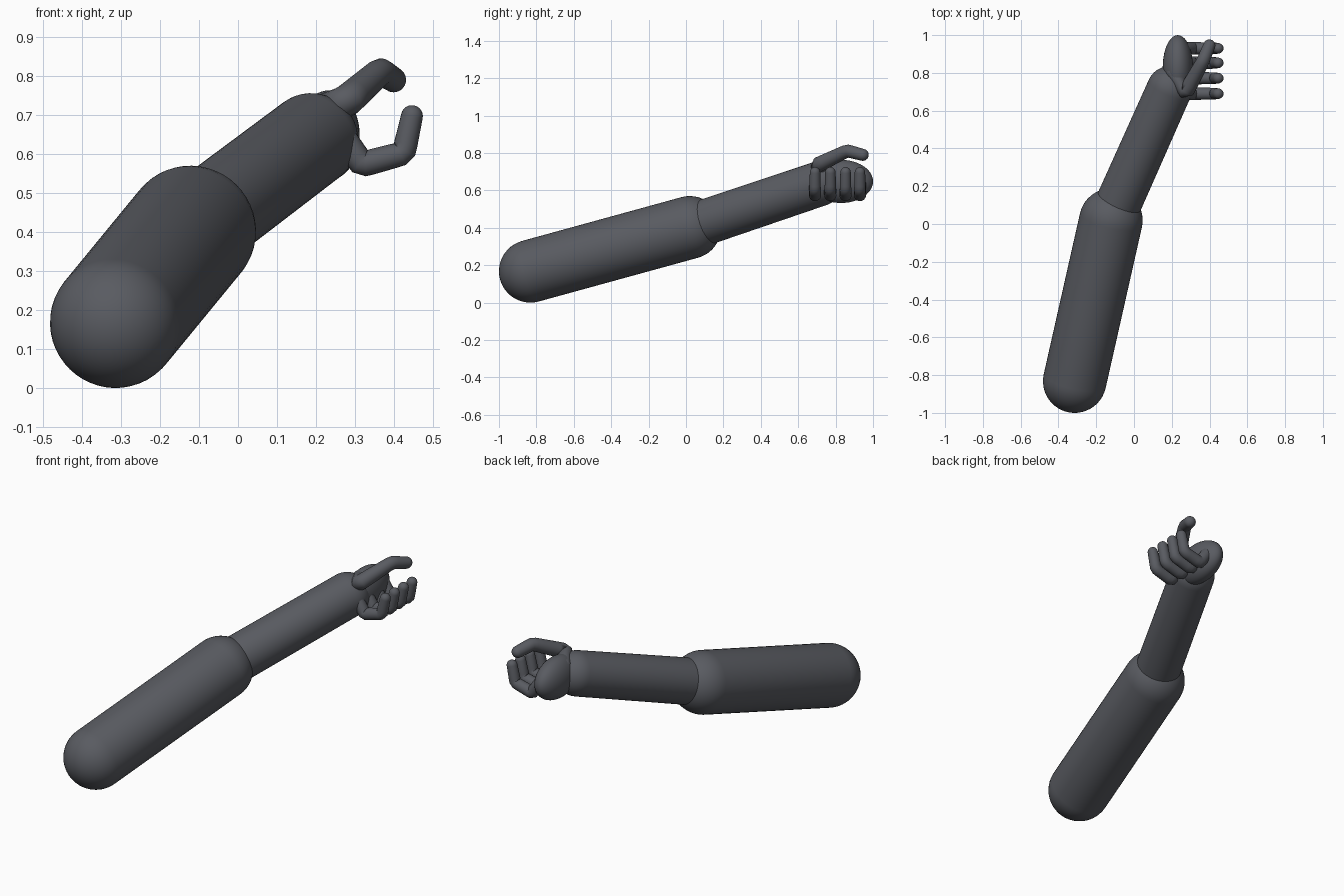
import bpy, bmesh, math
from mathutils import Vector

if "Cube" in bpy.data.objects:
    bpy.data.objects.remove(bpy.data.objects["Cube"])

skin = bpy.data.materials.new("dark_grey")
skin.diffuse_color = (0.1, 0.105, 0.12, 1)
skin.use_nodes = True
skin.node_tree.nodes["Principled BSDF"].inputs["Base Color"].default_value = skin.diffuse_color


def finish(obj):
    obj.data.materials.append(skin)
    for p in obj.data.polygons:
        p.use_smooth = True


def soften(path):
    # round the bends of a path of (point, radius) by corner cutting
    out = [path[0]]
    for i in range(1, len(path) - 1):
        c, r = path[i]
        for t, j in ((0.25, i - 1), (0.08, i - 1), (0.08, i + 1), (0.25, i + 1)):
            out.append((c.lerp(path[j][0], t), r + (path[j][1] - r) * t))
    return out + [path[-1]]


def limb(name, points, radii, sides=32, cap=8):
    # round-ended tube swept along a path
    path = soften([(Vector(p), r) for p, r in zip(points, radii)])
    n = len(path)
    tangents = [(path[min(i + 1, n - 1)][0] - path[max(i - 1, 0)][0]).normalized()
                for i in range(n)]
    rings = []
    for k in range(1, cap):
        a = math.pi / 2 * k / cap
        (c, r), t = path[0], tangents[0]
        rings.append((c - t * r * math.cos(a), r * math.sin(a), t))
    rings += [(c, r, t) for (c, r), t in zip(path, tangents)]
    for k in range(cap - 1, 0, -1):
        a = math.pi / 2 * k / cap
        (c, r), t = path[-1], tangents[-1]
        rings.append((c + t * r * math.cos(a), r * math.sin(a), t))

    bm = bmesh.new()
    side = tangents[0].orthogonal().normalized()
    loops = []
    for c, r, t in rings:
        side = (side - t * side.dot(t)).normalized()
        up = t.cross(side)
        loops.append([bm.verts.new(c + (side * math.cos(a) + up * math.sin(a)) * r)
                      for a in (2 * math.pi * s / sides for s in range(sides))])
    for a, b in zip(loops, loops[1:]):
        for s in range(sides):
            q = (s + 1) % sides
            bm.faces.new((a[s], a[q], b[q], b[s]))
    # close both poles
    for loop, (c, r), t in ((loops[0], path[0], -tangents[0]),
                            (loops[-1], path[-1], tangents[-1])):
        pole = bm.verts.new(c + t * r)
        for s in range(sides):
            bm.faces.new((loop[s], loop[(s + 1) % sides], pole))
    bmesh.ops.recalc_face_normals(bm, faces=bm.faces)
    mesh = bpy.data.meshes.new(name)
    bm.to_mesh(mesh)
    bm.free()
    obj = bpy.data.objects.new(name, mesh)
    bpy.context.collection.objects.link(obj)
    finish(obj)


# arm
elbow = (-0.122, 0.02, 0.402)
limb("upper_arm", [(-0.314, -0.832, 0.168), elbow], [0.168, 0.168], 48, 12)
limb("forearm", [elbow, (0.188, 0.715, 0.636)], [0.123, 0.12], 48, 12)

# palm
bpy.ops.mesh.primitive_uv_sphere_add(segments=40, ring_count=24, radius=1,
                                     location=(0.232, 0.83, 0.648))
palm = bpy.context.object
palm.name = "palm"
palm.scale = (0.08, 0.17, 0.115)
finish(palm)

# four curled fingers
for i, y in enumerate((0.69, 0.772, 0.853, 0.93)):
    limb(f"finger_{i + 1}",
         [(0.265, y, 0.65), (0.318, y, 0.573), (0.425, y, 0.602), (0.446, y, 0.697)],
         [0.033, 0.033, 0.031, 0.028], 20, 6)

# thumb
limb("thumb",
     [(0.21, 0.80, 0.71), (0.275, 0.698, 0.733), (0.365, 0.862, 0.812), (0.399, 0.945, 0.79)],
     [0.04, 0.042, 0.035, 0.032], 24, 6)
